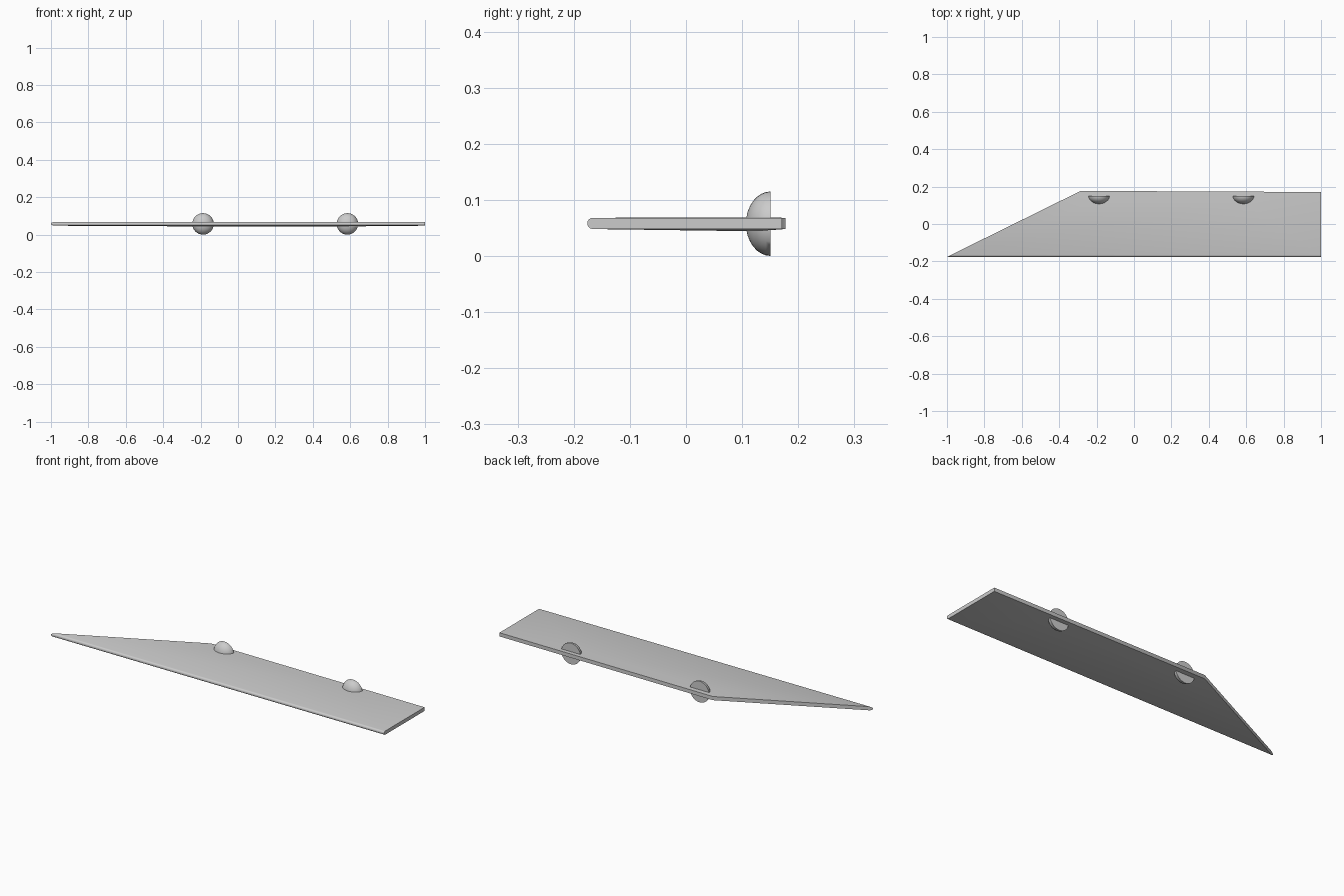
import bpy, bmesh, math

cube = bpy.data.objects.get("Cube")
if cube:
    bpy.data.objects.remove(cube, do_unlink=True)

grey = bpy.data.materials.new("light grey")
grey.use_nodes = True
colour = (0.6, 0.6, 0.6, 1)
grey.diffuse_color = colour
grey.node_tree.nodes["Principled BSDF"].inputs["Base Color"].default_value = colour

MID, HALF = 0.058, 0.01
STUDS = (-0.187, 0.585)


def finish(bm, name, angle):
    bmesh.ops.recalc_face_normals(bm, faces=bm.faces)
    mesh = bpy.data.meshes.new(name)
    bm.to_mesh(mesh)
    bm.free()
    mesh.materials.append(grey)
    obj = bpy.data.objects.new(name, mesh)
    bpy.context.collection.objects.link(obj)
    bpy.ops.object.select_all(action="DESELECT")
    obj.select_set(True)
    bpy.context.view_layer.objects.active = obj
    bpy.ops.object.shade_smooth_by_angle(angle=math.radians(angle))
    return obj


# Thin blade: rounded front edge, slanted pointed end, square back
bm = bmesh.new()
tip, end = [], []
for i in range(9):
    a = math.pi * (i / 8 - 0.5)
    y, z = -0.166 - HALF * math.cos(a), MID + HALF * math.sin(a)
    tip.append(bm.verts.new((-0.98 - 0.02 * math.cos(a), y, z)))
    end.append(bm.verts.new((1, y, z)))
for i in range(8):
    bm.faces.new((tip[i], end[i], end[i + 1], tip[i + 1]))

backs = []
for i, side, bulge in ((0, -1, 0.014), (8, 1, 0.011)):
    z = MID + side * HALF
    left = bm.verts.new((-0.285, 0.177, z))
    right = bm.verts.new((1, 0.171, z))
    p, q = [bm.verts.new((x, 0.125, MID + side * bulge)) for x in STUDS]
    # Faint creases run from the corners to the studs
    for face in ((tip[i], q, p), (tip[i], end[i], q), (end[i], right, q),
                 (right, p, q), (right, left, p), (left, tip[i], p)):
        bm.faces.new(face)
    backs.append((left, right))
(l0, r0), (l1, r1) = backs
bm.faces.new((l0, r0, r1, l1))
bm.faces.new(tip + [l1, l0])
bm.faces.new(end + [r1, r0])
finish(bm, "blade", 35)

# Domed studs with flat backs
for name, x in zip(("right_stud", "left_stud"), STUDS):
    bm = bmesh.new()
    bmesh.ops.create_uvsphere(bm, u_segments=32, v_segments=16, radius=0.0575)
    cut = bmesh.ops.bisect_plane(
        bm, geom=bm.verts[:] + bm.edges[:] + bm.faces[:],
        plane_co=(0, 0, 0), plane_no=(0, 0, 1), clear_outer=True)
    rim = [e for e in bm.edges if e.is_boundary]
    bmesh.ops.contextual_create(bm, geom=rim)
    for v in bm.verts:
        vx, vy, vz = v.co
        v.co = (x + vx, 0.151 + vz * 0.77, 0.0575 + vy)
    finish(bm, name, 40)
